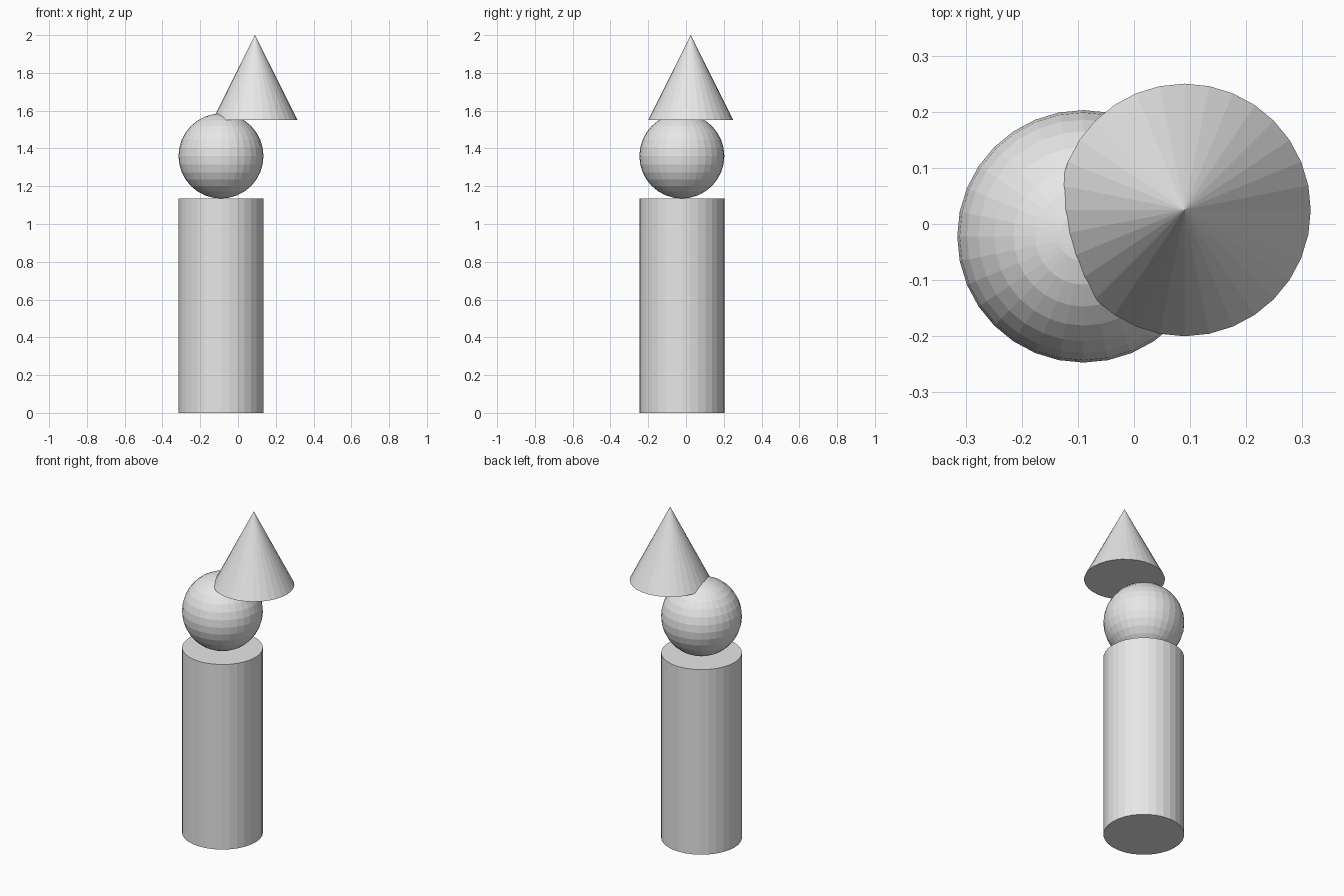
import bpy

if "Cube" in bpy.data.objects:
    bpy.data.objects.remove(bpy.data.objects["Cube"])

R = 0.225                      # shared radius of all three solids
BODY_XY = (-0.09, -0.022)      # axis of the column and ball
HAT_XY = (0.09, 0.025)         # axis of the offset cone
COLUMN_H = 1.135

grey = bpy.data.materials.new("light_grey")
grey.diffuse_color = (0.8, 0.8, 0.8, 1)
grey.use_nodes = True
grey.node_tree.nodes["Principled BSDF"].inputs["Base Color"].default_value = grey.diffuse_color


def finish(name):
    obj = bpy.context.object
    obj.name = name
    obj.data.materials.append(grey)


# Column
bpy.ops.mesh.primitive_cylinder_add(vertices=32, radius=R, depth=COLUMN_H,
                                    location=(*BODY_XY, COLUMN_H / 2))
finish("column")

# Ball resting on the column
bpy.ops.mesh.primitive_uv_sphere_add(segments=32, ring_count=16, radius=R,
                                     location=(*BODY_XY, COLUMN_H + R))
finish("ball")

# Cone overlapping the top of the ball
bpy.ops.mesh.primitive_cone_add(vertices=32, radius1=R, radius2=0, depth=2 * R,
                                location=(*HAT_XY, 2 - R))
finish("cone")
